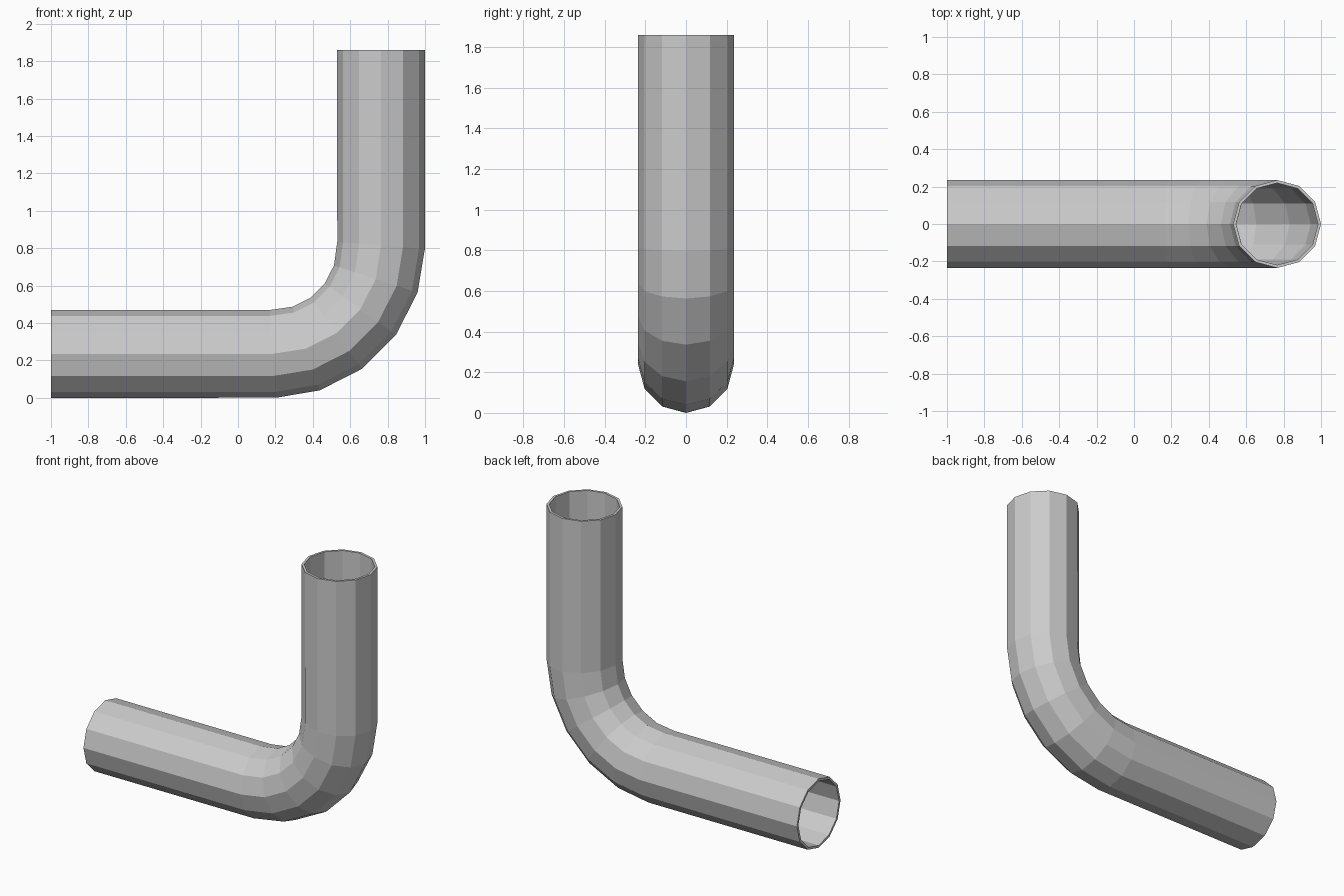
import bpy, bmesh
from math import sin, cos, pi, radians

if "Cube" in bpy.data.objects:
    bpy.data.objects.remove(bpy.data.objects["Cube"])

R, WALL, SIDES = 0.235, 0.016, 12
BEND, STEPS = 0.58, 5
CX, CZ = 0.765 - BEND, R + BEND      # centre of the bend
TOP = 1.86

# Path stations: (x, z, tangent angle)
path = [(-1.0, R, 0.0)]
for i in range(STEPS + 1):
    a = radians(90) * i / STEPS
    tilt = a
    if i == 0:
        tilt = radians(4.5)
    elif i == STEPS:
        tilt = radians(85.5)
    path.append((CX + BEND * sin(a), CZ - BEND * cos(a), tilt))
path.append((0.765, TOP, pi / 2))

bm = bmesh.new()


def ring(x, z, a, r):
    """Twelve-sided ring square to the path."""
    out = []
    for k in range(SIDES):
        t = 2 * pi * k / SIDES
        n = r * cos(t)
        out.append(bm.verts.new((x - n * sin(a), r * sin(t), z + n * cos(a))))
    return out


def bridge(r0, r1):
    for k in range(SIDES):
        j = (k + 1) % SIDES
        bm.faces.new((r0[k], r0[j], r1[j], r1[k]))


# Outer and inner walls, joined by a rim at each end
outer = [ring(*p, R) for p in path]
inner = [ring(*p, R - WALL) for p in path]
for walls in (outer, inner):
    for r0, r1 in zip(walls, walls[1:]):
        bridge(r0, r1)
bridge(outer[0], inner[0])
bridge(outer[-1], inner[-1])
bmesh.ops.recalc_face_normals(bm, faces=bm.faces)

mesh = bpy.data.meshes.new("elbow_pipe")
bm.to_mesh(mesh)
bm.free()
bpy.context.collection.objects.link(bpy.data.objects.new("elbow_pipe", mesh))
